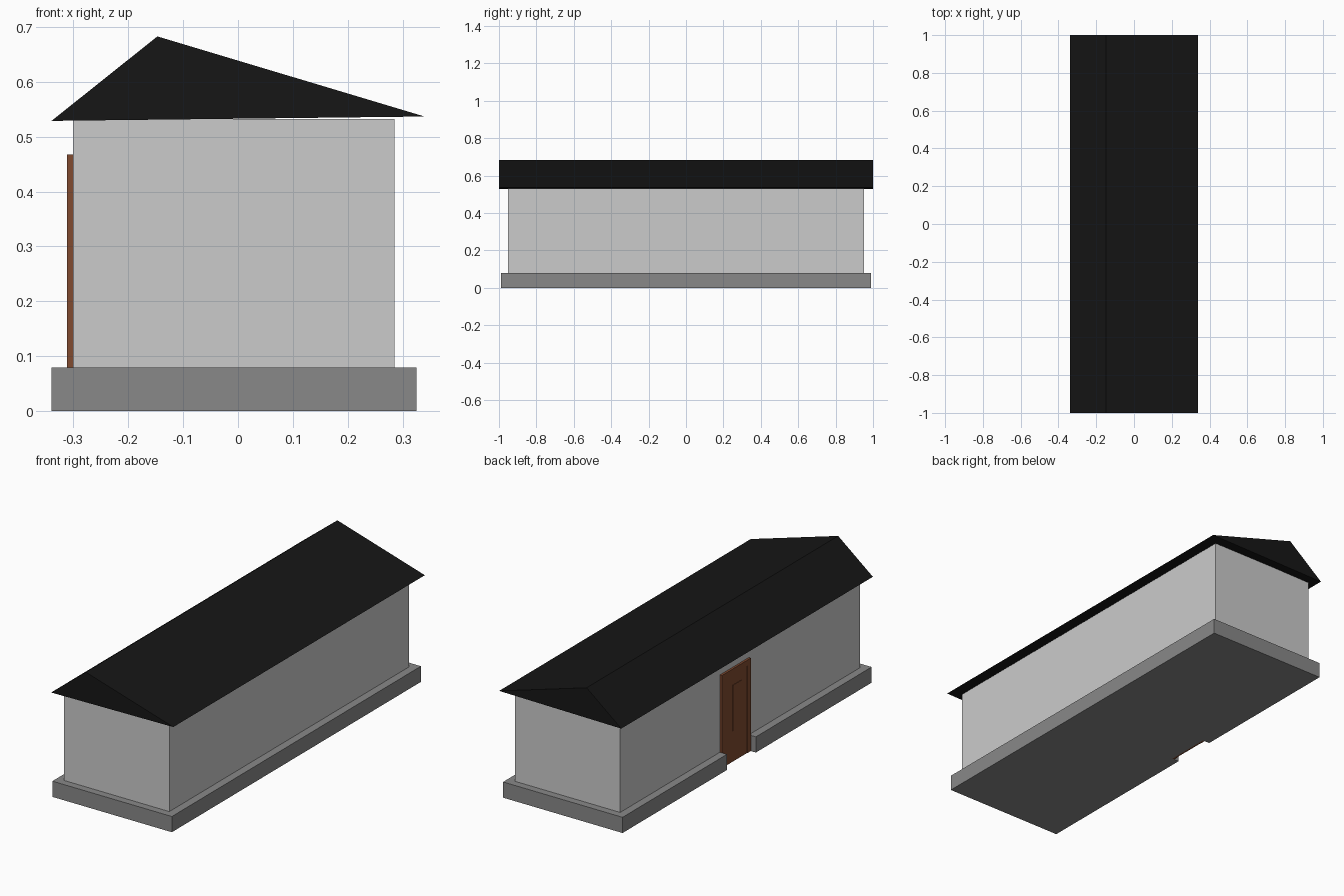
import bpy, bmesh
from mathutils import Vector

if "Cube" in bpy.data.objects:
    bpy.data.objects.remove(bpy.data.objects["Cube"])


def material(name, rgb):
    m = bpy.data.materials.new(name)
    m.diffuse_color = (*rgb, 1)
    m.use_nodes = True
    m.node_tree.nodes["Principled BSDF"].inputs["Base Color"].default_value = m.diffuse_color
    return m


STONE = material("stone", (0.25, 0.25, 0.25))
BLACK = material("roofing", (0.008, 0.008, 0.008))
BROWN = material("wood", (0.22, 0.07, 0.03))


def extrude(name, points, offset, mat=None):
    """Solid made by extruding a planar outline along an offset."""
    bm = bmesh.new()
    face = bm.faces.new([bm.verts.new(p) for p in points])
    res = bmesh.ops.extrude_face_region(bm, geom=[face], use_keep_orig=True)
    moved = [v for v in res["geom"] if isinstance(v, bmesh.types.BMVert)]
    bmesh.ops.translate(bm, verts=moved, vec=Vector(offset))
    bmesh.ops.recalc_face_normals(bm, faces=bm.faces)
    mesh = bpy.data.meshes.new(name)
    bm.to_mesh(mesh)
    bm.free()
    ob = bpy.data.objects.new(name, mesh)
    bpy.context.collection.objects.link(ob)
    if mat:
        mesh.materials.append(mat)
    return ob


def box(name, x0, x1, y0, y1, z0, z1, mat=None):
    outline = [(x0, y0, z0), (x1, y0, z0), (x1, y1, z0), (x0, y1, z0)]
    return extrude(name, outline, (0, 0, z1 - z0), mat)


# Foundation slab with a notch for the doorway
WALL_X, DOOR_Y0, DOOR_Y1 = -0.301, -0.07, 0.16
plinth = [(-0.34, -0.99), (0.325, -0.99), (0.325, 0.99), (-0.34, 0.99),
          (-0.34, DOOR_Y1), (WALL_X, DOOR_Y1), (WALL_X, DOOR_Y0), (-0.34, DOOR_Y0)]
extrude("foundation", [(x, y, 0) for x, y in plinth], (0, 0, 0.079), STONE)

# Walls
box("walls", WALL_X, 0.285, -0.953, 0.953, 0.079, 0.532)

# Asymmetric gabled roof
gable = [(-0.34, 0.529), (0.34, 0.537), (-0.147, 0.683)]
extrude("roof", [(x, -1, z) for x, z in gable], (0, 2, 0), BLACK)

# Door frame: two jambs and a lintel
JAMB = 0.028
for name, y in (("door_jamb_front", DOOR_Y0), ("door_jamb_back", DOOR_Y1 - JAMB)):
    box(name, -0.312, WALL_X, y, y + JAMB, 0, 0.44, BROWN)
box("door_lintel", -0.312, WALL_X, DOOR_Y0, DOOR_Y1, 0.44, 0.468, BROWN)

# Door leaf with a slim raised panel
box("door_leaf", -0.310, WALL_X, DOOR_Y0 + JAMB, DOOR_Y1 - JAMB, 0, 0.44, BROWN)
box("door_panel", -0.312, -0.310, 0.0, 0.072, 0.155, 0.385, BROWN)
